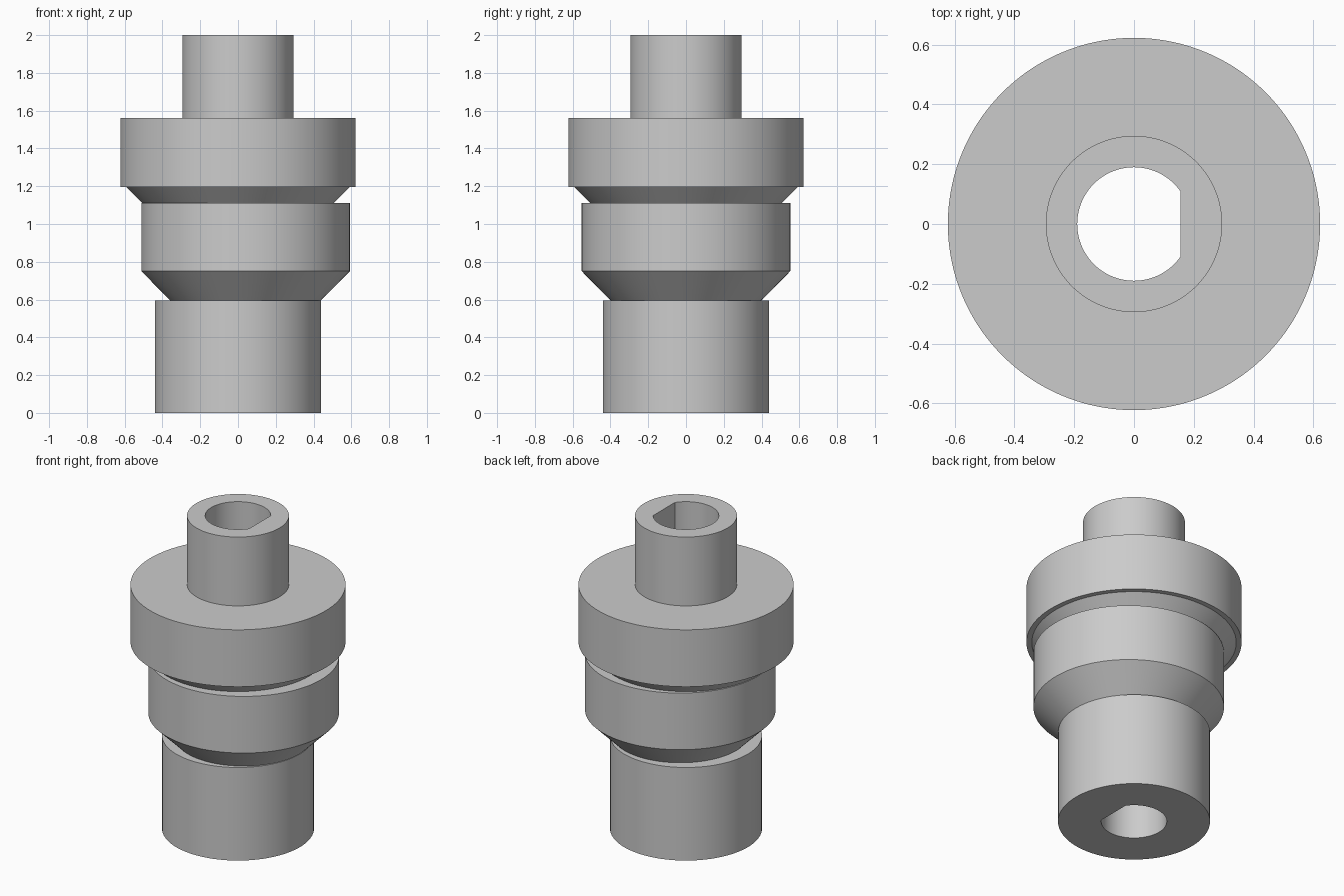
import bpy
import bmesh
from math import cos, sin, tau, radians

cube = bpy.data.objects.get("Cube")
if cube:
    bpy.data.objects.remove(cube, do_unlink=True)

SEGMENTS = 144
BORE_RADIUS = 0.19
BORE_FLAT = BORE_RADIUS * cos(radians(35))
OFFSET = 0.04  # sideways shift of the eccentric lobe


def add_ring(bm, radius, centre_x, z, flat=None):
    """Circle of vertices, optionally cut by a flat on its +x side."""
    ring = []
    for i in range(SEGMENTS):
        angle = tau * i / SEGMENTS
        x = radius * cos(angle)
        if flat is not None:
            x = min(x, flat)
        ring.append(bm.verts.new((centre_x + x, radius * sin(angle), z)))
    return ring


def bridge(bm, lower, upper):
    """Band of quads between two rings."""
    for i in range(SEGMENTS):
        j = (i + 1) % SEGMENTS
        bm.faces.new((lower[i], lower[j], upper[j], upper[i]))


# Steel
steel = bpy.data.materials.new("plain_grey_steel")
steel.use_nodes = True
colour = (0.6, 0.6, 0.6, 1)
steel.diffuse_color = colour
steel.node_tree.nodes["Principled BSDF"].inputs["Base Color"].default_value = colour

# Outer skin, bottom to top: radius, centre x, height
profile = [
    # Lower hub
    (0.44, 0, 0),
    (0.44, 0, 0.595),
    # Eccentric lobe with tapered underside
    (0.398, OFFSET, 0.595),
    (0.552, OFFSET, 0.75),
    (0.552, OFFSET, 1.112),
    # Collar with tapered underside
    (0.508, 0, 1.112),
    (0.592, 0, 1.196),
    (0.623, 0, 1.196),
    (0.623, 0, 1.56),
    # Upper neck
    (0.295, 0, 1.56),
    (0.295, 0, 2),
]

bm = bmesh.new()
rings = [add_ring(bm, *step) for step in profile]

# D-shaped bore through the full height
rings.append(add_ring(bm, BORE_RADIUS, 0, 2, BORE_FLAT))
rings.append(add_ring(bm, BORE_RADIUS, 0, 0, BORE_FLAT))

# Join every ring to the next, closing from the bore back to the base
for lower, upper in zip(rings, rings[1:] + rings[:1]):
    bridge(bm, lower, upper)
bmesh.ops.recalc_face_normals(bm, faces=bm.faces)

mesh = bpy.data.meshes.new("eccentric_shaft")
bm.to_mesh(mesh)
bm.free()
mesh.materials.append(steel)

shaft = bpy.data.objects.new("eccentric_shaft", mesh)
bpy.context.collection.objects.link(shaft)

# Smooth round walls, crisp steps
bpy.ops.object.select_all(action="DESELECT")
shaft.select_set(True)
bpy.context.view_layer.objects.active = shaft
bpy.ops.object.shade_smooth_by_angle(angle=radians(25))
